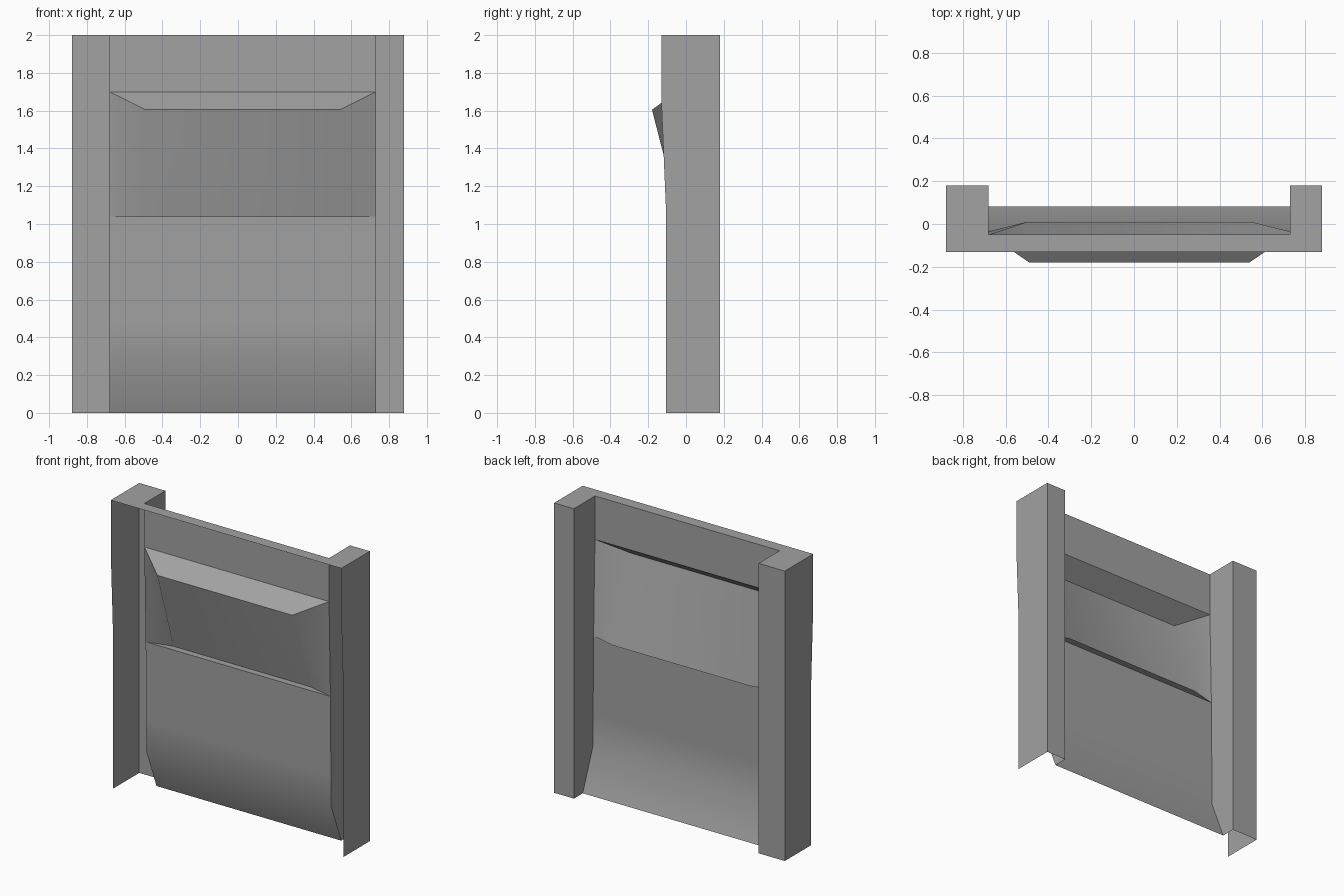
import bpy
import math

cube = bpy.data.objects.get("Cube")
if cube:
    bpy.data.objects.remove(cube, do_unlink=True)

grey = bpy.data.materials.new("plain_grey")
grey.use_nodes = True
COLOUR = (0.36, 0.36, 0.36, 1)
grey.diffuse_color = COLOUR
grey.node_tree.nodes["Principled BSDF"].inputs["Base Color"].default_value = COLOUR

# Main lines of the wall section
OUT, IN_L, IN_R = 0.88, 0.73, -0.68      # outer sides and recess sides
BACK, FRONT, RECESS = 0.18, -0.13, -0.05
LEDGE_Z, STEP_Z, BEND_Z = 1.7, 1.04, 0.28
STEP_Y, BEND_Y, FOOT_Y = -0.035, -0.028, 0.083


def surface(name, verts, faces, smooth=None):
    """Open sheet made from a few corner points."""
    mesh = bpy.data.meshes.new(name)
    mesh.from_pydata(verts, [], faces)
    mesh.materials.append(grey)
    obj = bpy.data.objects.new(name, mesh)
    bpy.context.collection.objects.link(obj)
    if smooth:
        bpy.ops.object.select_all(action='DESELECT')
        obj.select_set(True)
        bpy.context.view_layer.objects.active = obj
        bpy.ops.object.shade_smooth_by_angle(angle=math.radians(smooth))
    return obj


def side_sheet(name, x, profile, facing):
    """Sheet at constant x from a (y, z) outline; facing is +1 or -1."""
    verts = [(x, y, z) for y, z in profile]
    order = list(range(len(verts)))
    surface(name, verts, [order if facing > 0 else order[::-1]])


def strip(name, rows, smooth=None):
    """Sheet joining rows of points, top row first, facing the back."""
    n = len(rows[0])
    verts = [p for row in rows for p in row]
    faces = [(r * n + i, r * n + i + 1, (r + 1) * n + i + 1, (r + 1) * n + i)
             for r in range(len(rows) - 1) for i in range(n - 1)]
    surface(name, verts, faces, smooth)


def row(y, z):
    return [(IN_R, y, z), (IN_L, y, z)]


# Pillars: outer side, recess side and back face; front and bottom stay open
outer = [(BACK, 0), (BACK, 2), (FRONT, 2), (FRONT, 1.64), (-0.107, 1.1), (-0.107, 0)]
inner = [(BACK, 0), (BACK, 2), (RECESS, 2), (RECESS, LEDGE_Z),
         (STEP_Y, STEP_Z), (BEND_Y, BEND_Z), (FOOT_Y, 0)]
for side, s, x_in in (("left", 1, IN_L), ("right", -1, IN_R)):
    side_sheet(side + "_pillar_outer_side", s * OUT, outer, s)
    side_sheet(side + "_pillar_recess_side", x_in, inner, -s)
    a, b = sorted((s * OUT, x_in))
    strip(side + "_pillar_back", [[(a, BACK, 2), (b, BACK, 2)],
                                  [(a, BACK, 0), (b, BACK, 0)]])

# Flat top cap following the recess
cap = [(-OUT, FRONT), (OUT, FRONT), (OUT, BACK), (IN_L, BACK),
       (IN_L, RECESS), (IN_R, RECESS), (IN_R, BACK), (-OUT, BACK)]
surface("top_cap", [(x, y, 2) for x, y in cap], [list(range(len(cap)))])

# Upper wall of the recess
strip("upper_wall", [row(RECESS, 2), row(RECESS, LEDGE_Z)])

# Sloping ledge and leaning panel beneath it
ledge_top = [(IN_R, RECESS, LEDGE_Z), (IN_L, RECESS, LEDGE_Z)]
ledge_low = [(-0.49, -0.18, 1.605), (0.54, -0.18, 1.605)]
panel_low = [(-0.5, 0.01, STEP_Z), (0.55, 0.01, STEP_Z)]
step = row(STEP_Y, STEP_Z)
strip("sloping_ledge", [ledge_top, ledge_low])
strip("leaning_panel", [[ledge_top[0], *ledge_low, ledge_top[1]],
                        [step[0], *panel_low, step[1]]], smooth=60)

# Thin step under the leaning panel
strip("panel_step", [panel_low, step])

# Lower wall sweeping outwards at the foot
strip("lower_wall", [step, row(-0.03, 0.5), row(BEND_Y, BEND_Z), row(FOOT_Y, 0)],
      smooth=40)
